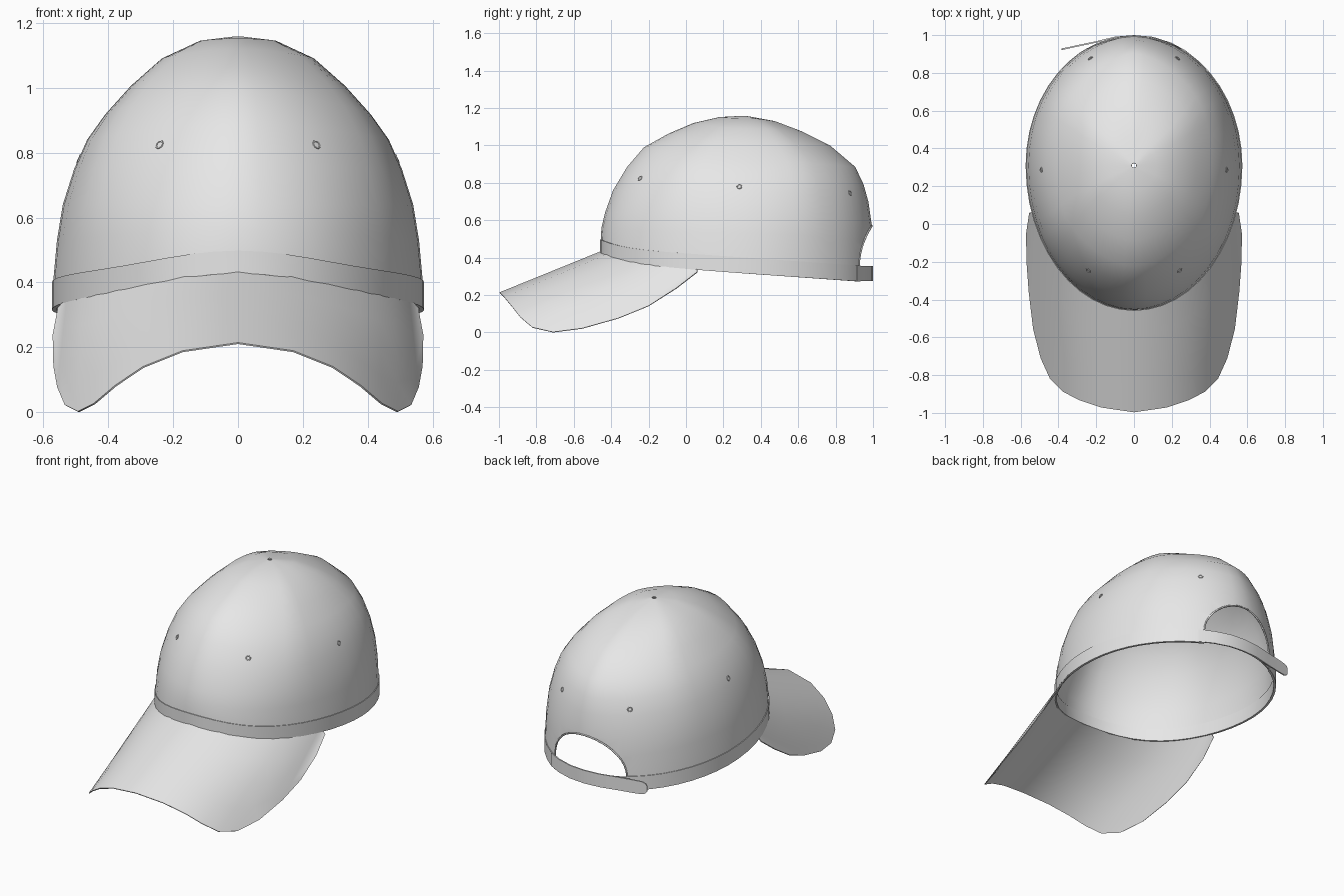
import bpy, bmesh, math
from mathutils import Vector

cube = bpy.data.objects.get("Cube")
if cube:
    bpy.data.objects.remove(cube, do_unlink=True)

# Single cloth colour
cloth = bpy.data.materials.new("light_grey_cloth")
cloth.use_nodes = True
cloth.diffuse_color = (0.8, 0.8, 0.8, 1)
cloth.node_tree.nodes["Principled BSDF"].inputs["Base Color"].default_value = (0.8, 0.8, 0.8, 1)

CY = 0.31          # y of the crown apex
COLS = 48


def activate(ob):
    bpy.ops.object.select_all(action='DESELECT')
    ob.select_set(True)
    bpy.context.view_layer.objects.active = ob


def smooth(ob, angle=40):
    activate(ob)
    bpy.ops.object.shade_smooth_by_angle(angle=math.radians(angle))


def grid(name, rows, thickness, closed=False, offset=-1):
    """Skin a grid of points and give it thickness."""
    bm = bmesh.new()
    vs = [[bm.verts.new(p) for p in row] for row in rows]
    n = len(rows[0])
    for a, b in zip(vs, vs[1:]):
        for j in range(n if closed else n - 1):
            k = (j + 1) % n
            bm.faces.new((a[j], b[j], b[k], a[k]))
    me = bpy.data.meshes.new(name)
    bm.to_mesh(me)
    bm.free()
    ob = bpy.data.objects.new(name, me)
    bpy.context.collection.objects.link(ob)
    me.materials.append(cloth)
    mod = ob.modifiers.new("thickness", 'SOLIDIFY')
    mod.thickness = thickness
    mod.offset = offset
    activate(ob)
    bpy.ops.object.modifier_apply(modifier=mod.name)
    return ob


def rim_z(y, c):
    """Height of the crown's lower seam; c is 1 at the front."""
    return 0.398 - 0.07 * (y - CY) + 0.043 * max(c, 0) ** 7


def band_depth(c):
    return 0.085 - 0.015 * max(c, 0) ** 2


def oval(t, grow=0.0):
    """Plan outline of the cap at angle t from the front."""
    ry = 0.766 if math.cos(t) > 0 else 0.686
    return (0.57 + grow) * math.sin(t), CY - (ry + grow) * math.cos(t)


# Crown: radius and height down the front, side and back
front = [(.012, 1.158), (.13, 1.152), (.27, 1.12), (.4, 1.065), (.535, .99),
         (.625, .885), (.70, .76), (.743, .64), (.762, .56), (.766, .495)]
side = [(.012, 1.158), (.117, 1.145), (.235, 1.09), (.33, 1.006), (.41, .917),
        (.465, .84), (.505, .75), (.54, .64), (.558, .53), (.57, .40)]
back = [(.012, 1.158), (.165, 1.13), (.31, 1.075), (.46, 1.0), (.595, .885),
        (.64, .79), (.665, .70), (.684, .57), (.687, .47), (.686, .35)]
angles = [2 * math.pi * j / COLS for j in range(COLS)]
rows = []
for i in range(10):
    row = []
    for t in angles:
        s, c = math.sin(t), math.cos(t)
        end = front[i] if c > 0 else back[i]
        # six panels, slightly flatter between their seams
        f = 1 + 0.05 * (1 - i / 9) * (s * s - abs(math.sin(3 * t)))
        y = CY - end[0] * c * f
        z = side[i][1] + (end[1] - side[i][1]) * c * c
        row.append((side[i][0] * s * f, y, rim_z(y, c) if i == 9 else z))
    rows.append(row)
crown = grid("crown", rows, 0.006, closed=True)

# Head band under the crown
rows = []
for k in (0, 0.5, 1):
    row = []
    for t in angles:
        x, y = oval(t, 0.004)
        c = math.cos(t)
        row.append((x, y, rim_z(y, c) + 0.003 - k * band_depth(c)))
    rows.append(row)
band = grid("head_band", rows, 0.014, closed=True)

# Arched opening cut through the back
HALF, ARCH_Z, ARCH_H = 0.245, 0.355, 0.215
arch = [math.pi * k / 20 for k in range(21)]
bm = bmesh.new()
outline = [(HALF, 0.1)] + [(HALF * math.cos(a), ARCH_Z + ARCH_H * math.sin(a)) for a in arch] + [(-HALF, 0.1)]
face = bm.faces.new([bm.verts.new((x, 0.6, z)) for x, z in outline])
ext = bmesh.ops.extrude_face_region(bm, geom=[face])
bmesh.ops.translate(bm, vec=(0, 0.7, 0), verts=[g for g in ext["geom"] if isinstance(g, bmesh.types.BMVert)])
bmesh.ops.recalc_face_normals(bm, faces=bm.faces)
me = bpy.data.meshes.new("opening_cutter")
bm.to_mesh(me)
bm.free()
cutter = bpy.data.objects.new("opening_cutter", me)
bpy.context.collection.objects.link(cutter)
cutter.hide_render = True
for ob in (crown, band):
    mod = ob.modifiers.new("opening", 'BOOLEAN')
    mod.operation = 'DIFFERENCE'
    mod.solver = 'EXACT'
    mod.object = cutter
    activate(ob)
    bpy.ops.object.modifier_apply(modifier=mod.name)
    smooth(ob)
bpy.data.objects.remove(cutter, do_unlink=True)

# Thin binding round the opening
cu = bpy.data.curves.new("opening_binding", 'CURVE')
cu.dimensions = '3D'
cu.bevel_depth = 0.005
cu.bevel_resolution = 1
sp = cu.splines.new('POLY')
sp.points.add(len(arch) - 1)
for p, a in zip(sp.points, arch):
    x = HALF * math.cos(a)
    p.co = (x, CY + 0.683 * math.sqrt(1 - (x / 0.565) ** 2), ARCH_Z + ARCH_H * math.sin(a), 1)
binding = bpy.data.objects.new("opening_binding", cu)
bpy.context.collection.objects.link(binding)
cu.materials.append(cloth)

# Brim: right half of the outer edge, mirrored, joined to the band's lower edge
edge = [(0, -.995, .21), (.17, -.97, .185), (.29, -.93, .137), (.375, -.885, .08),
        (.44, -.82, .025), (.49, -.71, 0), (.53, -.555, .02), (.553, -.36, .075),
        (.565, -.2, .14), (.568, -.05, .235), (.552, .06, .32)]
inner_deg = [0, 17, 30, 41, 50, 58, 65, 68, 69.5, 70.5, 71]


def brim_column(i, sign):
    t = math.radians(inner_deg[i])
    x, y = oval(t, -0.004)
    c = math.cos(t)
    a = Vector((sign * x, y, rim_z(y, c) - band_depth(c) + 0.006))
    b = Vector(edge[i])
    b.x *= sign
    return [a.lerp(b, k / 4) for k in range(5)]


columns = [brim_column(i, -1) for i in range(10, 0, -1)] + [brim_column(i, 1) for i in range(11)]
brim = grid("brim", list(zip(*columns)), 0.005, offset=1)
smooth(brim, 50)


# Closing straps across the opening
def strap(name, path, bottom, top, thickness):
    mid = (bottom + top) / 2
    half = (top - bottom) / 2
    rows = [[(x, y, mid + half * h * k) for x, y, h in path] for k in (1, 0, -1)]
    smooth(grid(name, rows, thickness))


strap("outer_strap", [(.28, .915, 1), (.2, .959, 1), (.1, .991, 1), (0, 1.0, 1), (-.1, .992, 1),
                      (-.2, .968, 1), (-.3, .947, 1), (-.355, .935, .95), (-.375, .931, .75),
                      (-.384, .929, .4)], 0.276, 0.356, 0.008)
inner = []
for k in range(9):
    x, y = oval(math.radians(176 + 4 * k), -0.004)
    inner.append((x, y, 0.95))
strap("inner_strap", inner, 0.277, 0.352, 0.006)

# Stitched eyelets, one on each panel
bpy.context.view_layer.update()
for place, point in (("front", (.255, -.26, .835)), ("side", (.51, .285, .79)), ("back", (.245, .90, .755))):
    for label, sign in (("left", 1), ("right", -1)):
        ok, loc, nor, _ = crown.closest_point_on_mesh(Vector((sign * point[0], point[1], point[2])))
        bpy.ops.mesh.primitive_torus_add(major_radius=0.012, minor_radius=0.003, major_segments=16,
                                         minor_segments=6, location=loc,
                                         rotation=nor.to_track_quat('Z', 'Y').to_euler())
        eyelet = bpy.context.object
        eyelet.name = f"{place}_{label}_eyelet"
        eyelet.data.materials.append(cloth)
        smooth(eyelet, 60)
